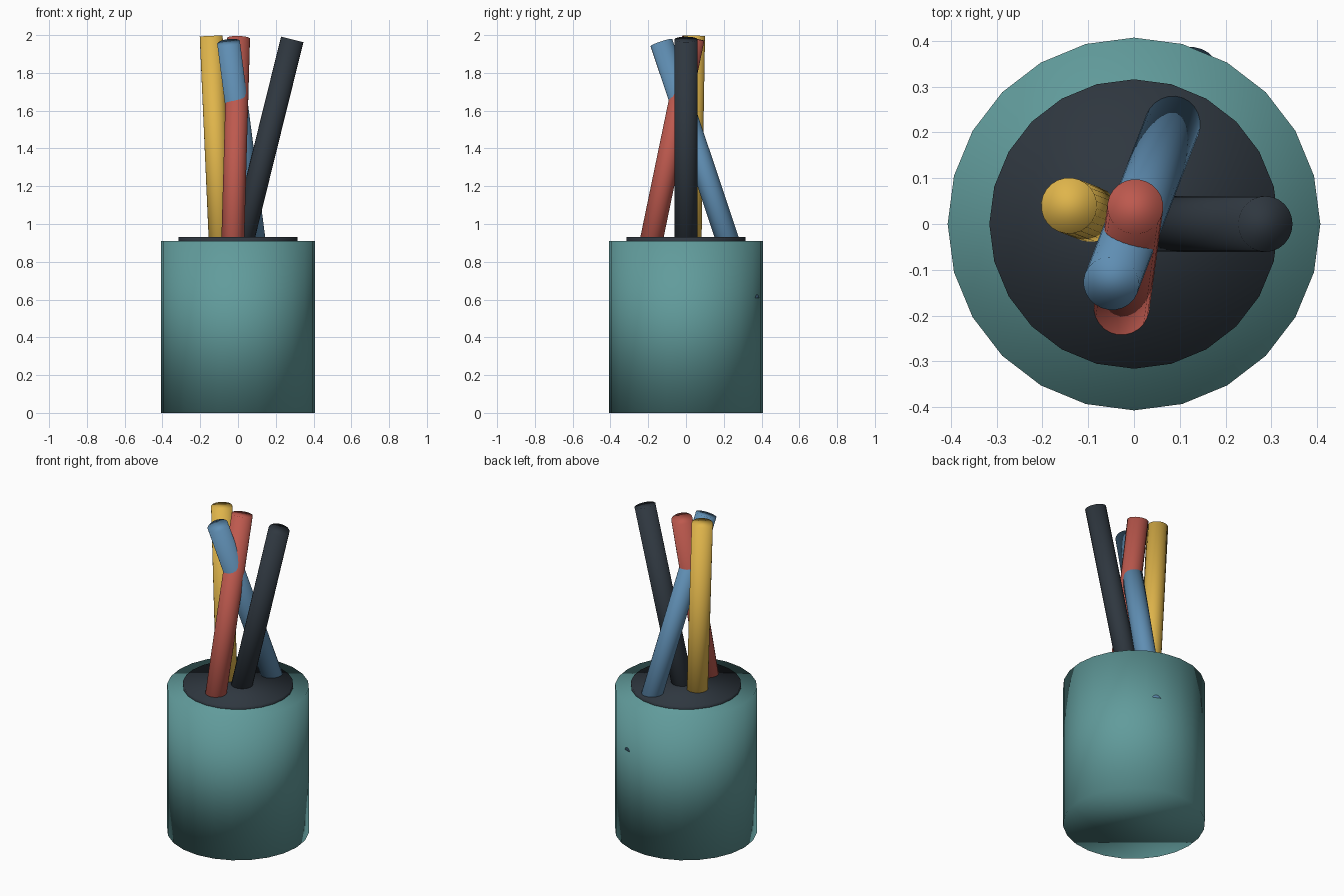
import bpy
from mathutils import Vector

cube = bpy.data.objects.get("Cube")
if cube:
    bpy.data.objects.remove(cube, do_unlink=True)


def material(name, rgb):
    mat = bpy.data.materials.new(name)
    mat.use_nodes = True
    mat.diffuse_color = (*rgb, 1)
    mat.node_tree.nodes["Principled BSDF"].inputs["Base Color"].default_value = (*rgb, 1)
    return mat


teal = material("teal", (0.12, 0.33, 0.33))
charcoal = material("charcoal", (0.028, 0.038, 0.05))
red = material("red", (0.51, 0.10, 0.076))
yellow = material("yellow", (0.74, 0.46, 0.07))
blue = material("blue", (0.115, 0.27, 0.45))


def rod(name, start, end, radius, mat):
    """Solid smooth-shaded cylinder running between two points."""
    start, end = Vector(start), Vector(end)
    axis = end - start
    bpy.ops.mesh.primitive_cylinder_add(
        vertices=24, radius=radius, depth=axis.length, location=(start + end) / 2,
        rotation=axis.to_track_quat('Z', 'Y').to_euler())
    obj = bpy.context.object
    obj.name = name
    obj.data.materials.append(mat)
    bpy.ops.object.shade_smooth()
    return obj


# Cup body and the dark opening disc on top
rod("cup", (0, 0, 0), (0, 0, 0.91), 0.407, teal)
rod("cup_opening", (0, 0, 0.89), (0, 0, 0.93), 0.316, charcoal)

# Pens: point where each leaves the opening, top centre, colour
PEN_RADIUS = 0.061
PEN_LENGTH = 1.455
pens = {
    "yellow_pen": ((-0.095, 0.022, 0.93), (-0.142, 0.04, 1.995), yellow),
    "red_pen": ((-0.027, -0.18, 0.93), (0.003, 0.038, 1.983), red),
    "blue_pen": ((0.083, 0.215, 0.93), (-0.05, -0.13, 1.96), blue),
    "charcoal_pen": ((0.028, 0, 0.93), (0.287, 0, 1.977), charcoal),
}
for name, (mouth, top, mat) in pens.items():
    mouth, top = Vector(mouth), Vector(top)
    bottom = top + (mouth - top).normalized() * PEN_LENGTH
    rod(name, bottom, top, PEN_RADIUS, mat)
